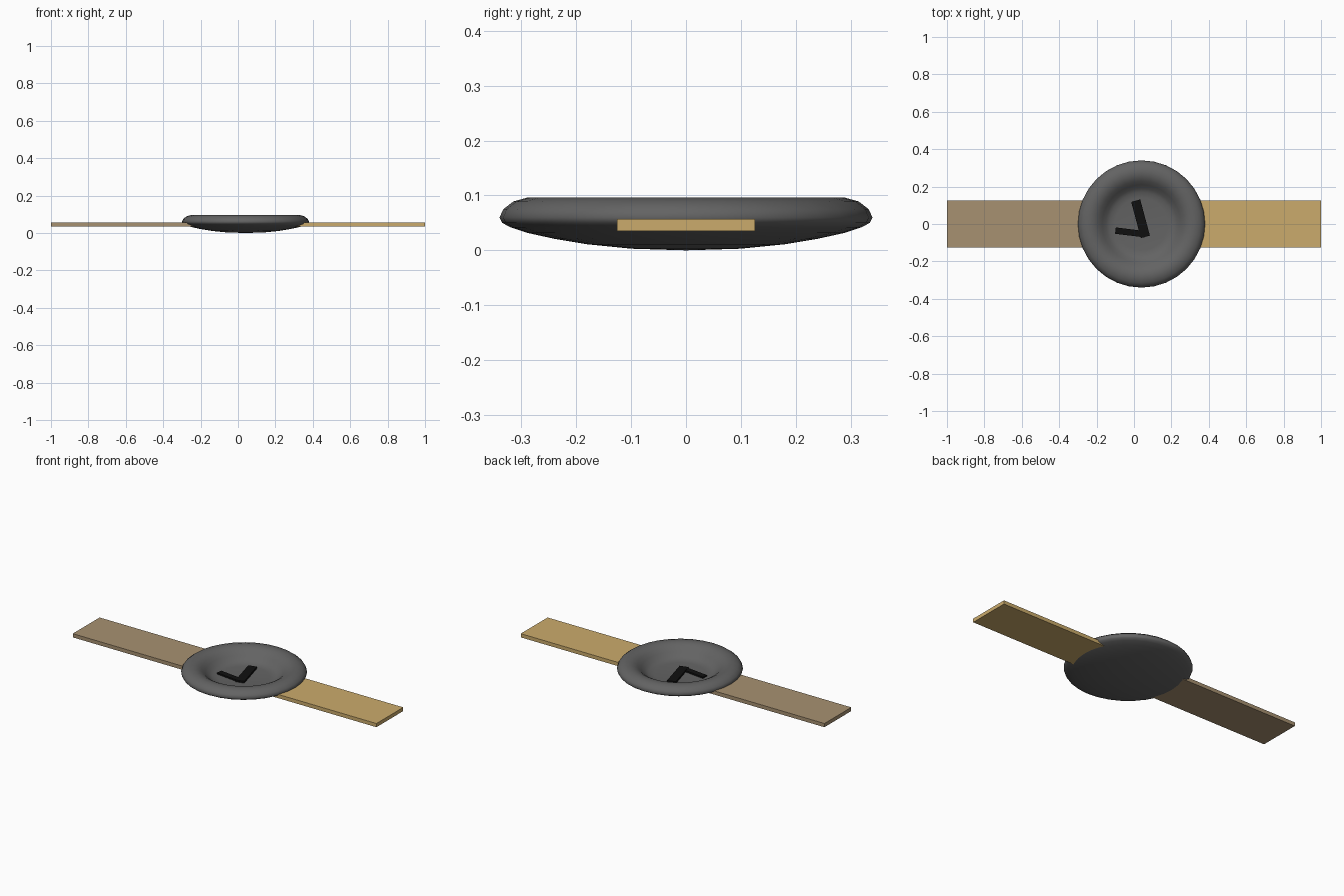
import bpy, bmesh, math
from mathutils import Matrix

cube = bpy.data.objects.get("Cube")
if cube:
    bpy.data.objects.remove(cube, do_unlink=True)


def material(name, rgb):
    mat = bpy.data.materials.new(name)
    mat.use_nodes = True
    color = (*rgb, 1.0)
    mat.diffuse_color = color
    mat.node_tree.nodes["Principled BSDF"].inputs["Base Color"].default_value = color
    return mat


gold = material("gold", (0.60, 0.41, 0.15))
tan = material("dull tan", (0.39, 0.285, 0.165))
grey = material("dark grey", (0.125, 0.125, 0.125))
black = material("black", (0.005, 0.005, 0.005))


def add_object(name, bm, mat):
    mesh = bpy.data.meshes.new(name)
    bmesh.ops.recalc_face_normals(bm, faces=bm.faces)
    bm.to_mesh(mesh)
    bm.free()
    mesh.materials.append(mat)
    obj = bpy.data.objects.new(name, mesh)
    bpy.context.collection.objects.link(obj)
    return obj


def box(name, center, size, mat, angle=0.0):
    bm = bmesh.new()
    bmesh.ops.create_cube(bm, size=1.0)
    bm.transform(Matrix.Diagonal((*size, 1.0)))
    obj = add_object(name, bm, mat)
    obj.location = center
    obj.rotation_euler.z = math.radians(angle)
    return obj


CENTER_X = 0.04

# Case: a lathed dish with a sunken face and a rounded rim
profile = [(0, .028), (.14, .028), (.17, .032), (.19, .043), (.21, .062),
           (.23, .08), (.25, .091), (.27, .096), (.29, .096), (.315, .089),
           (.333, .075), (.34, .06), (.335, .05), (.32, .042), (.29, .032),
           (.24, .021), (.18, .011), (.1, .003), (0, 0)]
bm = bmesh.new()
verts = [bm.verts.new((r, 0, z)) for r, z in profile]
edges = [bm.edges.new(pair) for pair in zip(verts, verts[1:])]
bmesh.ops.spin(bm, geom=verts + edges, cent=(0, 0, 0), axis=(0, 0, 1),
               angle=math.tau, steps=32)
bmesh.ops.remove_doubles(bm, verts=bm.verts, dist=0.0005)
case = add_object("case", bm, grey)
case.location.x = CENTER_X
for poly in case.data.polygons:
    poly.use_smooth = True

# Straps: flat bands that end inside the rim
for name, side, mat in (("left_strap", 1, gold), ("right_strap", -1, tan)):
    inner = CENTER_X + side * 0.25
    box(name, ((side + inner) / 2, 0, 0.046), (abs(side - inner), 0.252, 0.022), mat)

# Hands on the sunken face
box("minute_hand", (0.035, 0.028, 0.032), (0.2, 0.05, 0.014), black, 105)
box("hour_hand", (-0.02, -0.045, 0.031), (0.16, 0.034, 0.012), black, -7)
